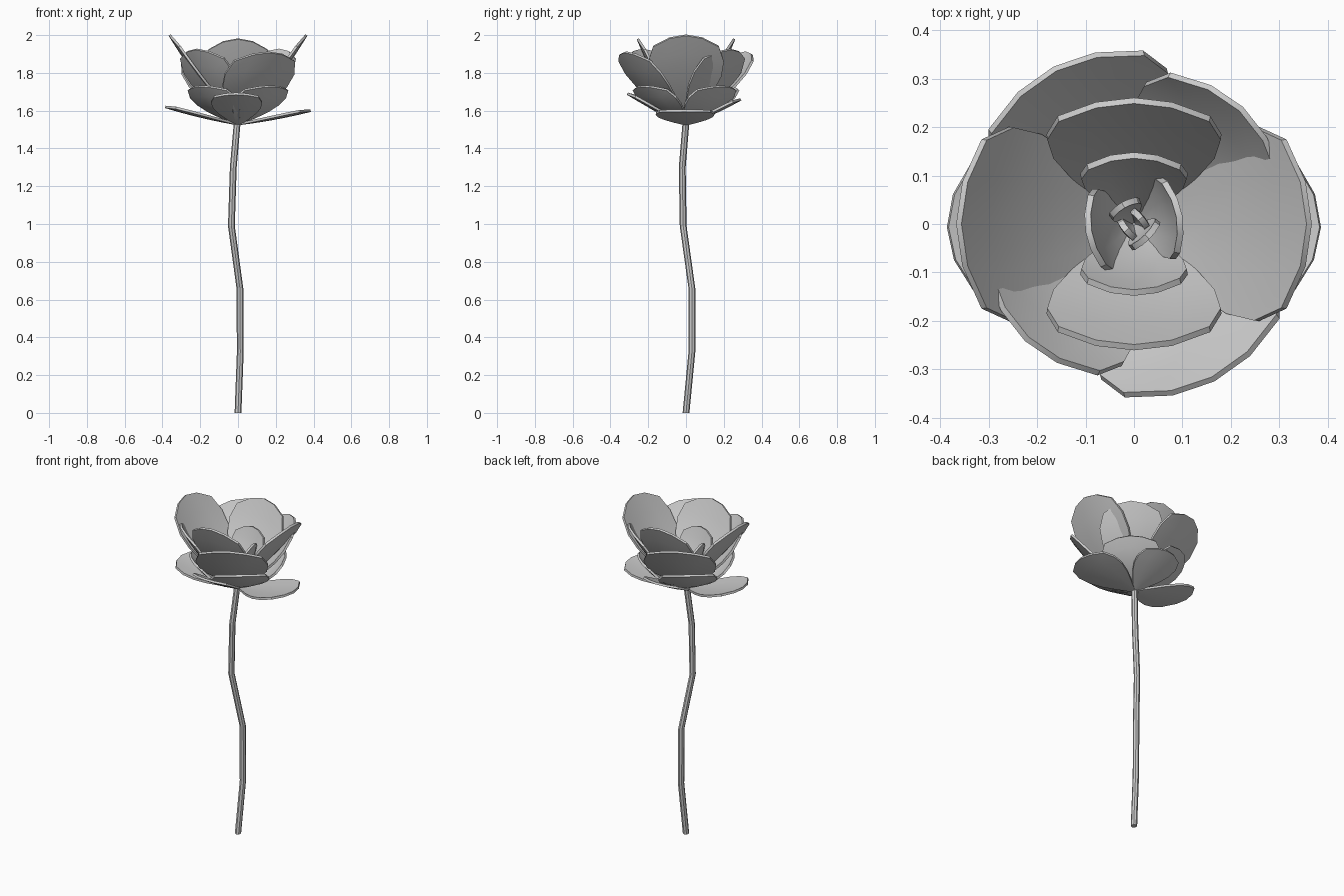
import bpy
import math
from mathutils import Vector

if "Cube" in bpy.data.objects:
    bpy.data.objects.remove(bpy.data.objects["Cube"])

# outline of one petal: (distance along, half width), both relative
OUTLINE = [(0, .1), (.2, .42), (.4, .72), (.6, .93), (.8, 1), (1, .87)]
ACROSS = [-1, -.5, 0, .5, 1]


def petal(name, azimuth, r_tip, z_tip, half_width, z_base, bulge, cup, thick=.013):
    a = math.radians(azimuth)
    out = Vector((math.cos(a), math.sin(a), 0))
    side = Vector((-math.sin(a), math.cos(a), 0))
    base = Vector((0, 0, z_base)) + out * .008
    axis = out * r_tip + Vector((0, 0, z_tip)) - base
    inward = side.cross(axis).normalized()
    if inward.dot(out) > 0:
        inward.negate()
    verts, faces = [], []
    for t, w in OUTLINE:
        for u in ACROSS:
            s = t * (1 - .14 * u * u)
            lift = cup * u * u * w - bulge * 4 * s * (1 - s)
            verts.append(base + axis * s + side * (u * w * half_width) + inward * lift)
    n = len(ACROSS)
    for i in range(len(OUTLINE) - 1):
        for j in range(n - 1):
            k = i * n + j
            faces.append((k, k + 1, k + n + 1, k + n))
    me = bpy.data.meshes.new(name)
    me.from_pydata(verts, [], faces)
    ob = bpy.data.objects.new(name, me)
    bpy.context.collection.objects.link(ob)
    mod = ob.modifiers.new("thickness", 'SOLIDIFY')
    mod.thickness = thick
    mod.offset = 0
    # thickness first, so the rim stays crisp when shading smooth
    bpy.ops.object.select_all(action='DESELECT')
    ob.select_set(True)
    bpy.context.view_layer.objects.active = ob
    bpy.ops.object.modifier_apply(modifier=mod.name)
    bpy.ops.object.shade_smooth_by_angle(angle=math.radians(30))


# rings of petals: base height, bulge, cup, then (azimuth, tip radius, tip z, half width)
RINGS = {
    "sepal_petal": (1.53, .006, .012, [(-1, .385, 1.60, .155), (181, .385, 1.62, .155),
                                       (90, .29, 1.66, .135), (268, .31, 1.69, .135)]),
    "lower_petal": (1.535, .025, .025, [(45, .27, 1.73, .165), (225, .27, 1.73, .165),
                                        (128, .285, 1.73, .165), (308, .285, 1.73, .165)]),
    "outer_petal": (1.55, .03, .025, [(47, .325, 1.925, .18), (227, .325, 1.925, .18),
                                      (117, .36, 1.91, .205), (297, .36, 1.91, .205)]),
    "upper_petal": (1.56, .02, .015, [(0, .362, 2.0, .2), (180, .362, 2.0, .2),
                                      (90, .255, 1.98, .18), (270, .255, 1.98, .18)]),
    "inner_petal": (1.57, .015, .015, [(10, .095, 1.81, .085), (190, .095, 1.81, .085),
                                       (90, .142, 1.85, .11), (270, .142, 1.85, .11)]),
    "heart_petal": (1.58, .006, .004, [(-45, .038, 1.74, .04), (120, .045, 1.74, .035),
                                       (40, .018, 1.7, .025), (220, .02, 1.7, .025)]),
}
for name, (z_base, bulge, cup, petals) in RINGS.items():
    for i, (az, r, z, w) in enumerate(petals):
        petal(f"{name}_{i + 1}", az, r, z, w, z_base, bulge, cup)

# bent stem: eight-sided tube along a short path
PATH = [(0, 0, 0), (.012, .031, .32), (.01, .031, .66), (-.035, -.015, .99),
        (-.025, -.02, 1.3), (-.004, 0, 1.54)]
SIDES = 8
verts, faces = [], []
for x, y, z in PATH:
    for k in range(SIDES):
        a = 2 * math.pi * k / SIDES
        verts.append((x + .018 * math.cos(a), y + .018 * math.sin(a), z))
for i in range(len(PATH) - 1):
    for k in range(SIDES):
        p, q = i * SIDES + k, i * SIDES + (k + 1) % SIDES
        faces.append((p, q, q + SIDES, p + SIDES))
faces.append(tuple(reversed(range(SIDES))))
faces.append(tuple(range(len(verts) - SIDES, len(verts))))
me = bpy.data.meshes.new("stem")
me.from_pydata(verts, [], faces)
stem = bpy.data.objects.new("stem", me)
bpy.context.collection.objects.link(stem)
